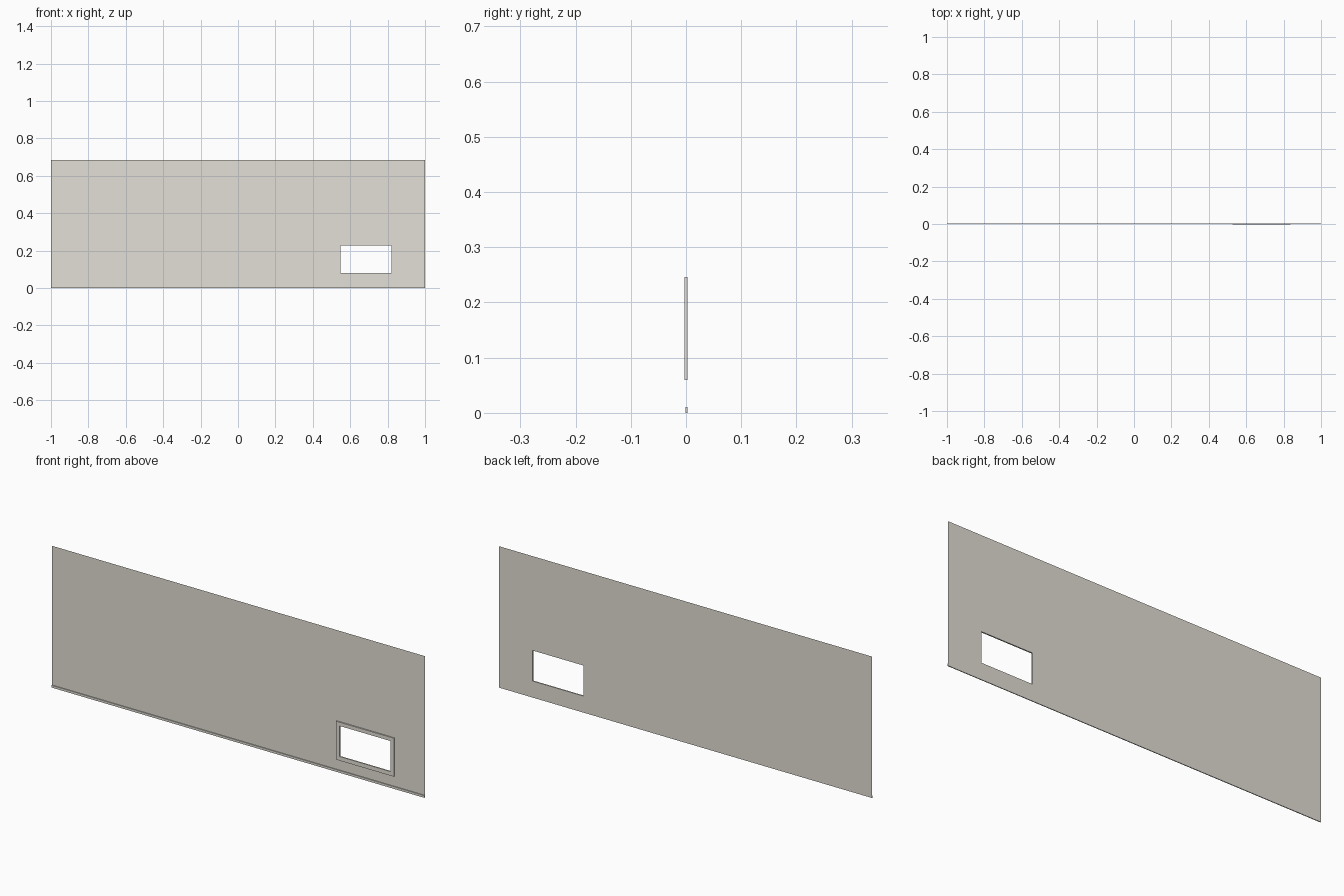
import bpy, bmesh

if "Cube" in bpy.data.objects:
    bpy.data.objects.remove(bpy.data.objects["Cube"])

plaster = bpy.data.materials.new("warm off-white")
plaster.diffuse_color = (0.775, 0.745, 0.68, 1)
plaster.use_nodes = True
plaster.node_tree.nodes["Principled BSDF"].inputs["Base Color"].default_value = plaster.diffuse_color

BACK, FRONT = 0.003, -0.003
HOLE = (0.547, 0.82, 0.08, 0.228)        # x0, x1, z0, z1
TRIM = (0.527, 0.838, 0.06, 0.246)
WALL = (-1.0, 1.0, 0.0, 0.685)


def finish(name, bm):
    mesh = bpy.data.meshes.new(name)
    bm.to_mesh(mesh)
    bm.free()
    mesh.materials.append(plaster)
    obj = bpy.data.objects.new(name, mesh)
    bpy.context.collection.objects.link(obj)
    return obj


def corners(bm, rect, y):
    x0, x1, z0, z1 = rect
    return [bm.verts.new((x, y, z)) for x, z in ((x0, z0), (x1, z0), (x1, z1), (x0, z1))]


def ring(bm, outer, inner):
    # Four faces between two rectangular loops
    for i in range(4):
        j = (i + 1) % 4
        bm.faces.new((outer[i], outer[j], inner[j], inner[i]))


# Wall sheet with the window opening
bm = bmesh.new()
ring(bm, corners(bm, WALL, BACK), corners(bm, HOLE, BACK))
finish("wall", bm)

# Raised window trim, open at the back where it meets the wall
bm = bmesh.new()
loops = [corners(bm, TRIM, BACK), corners(bm, TRIM, FRONT),
         corners(bm, HOLE, FRONT), corners(bm, HOLE, BACK)]
for a, b in zip(loops, loops[1:]):
    ring(bm, a, b)
finish("window_trim", bm)

# Skirting strip along the foot of the wall
bm = bmesh.new()
bmesh.ops.create_cube(bm, size=1)
for v in bm.verts:
    v.co = (v.co.x * 2, BACK if v.co.y > 0 else -0.001, 0.011 if v.co.z > 0 else 0)
finish("skirting", bm)
